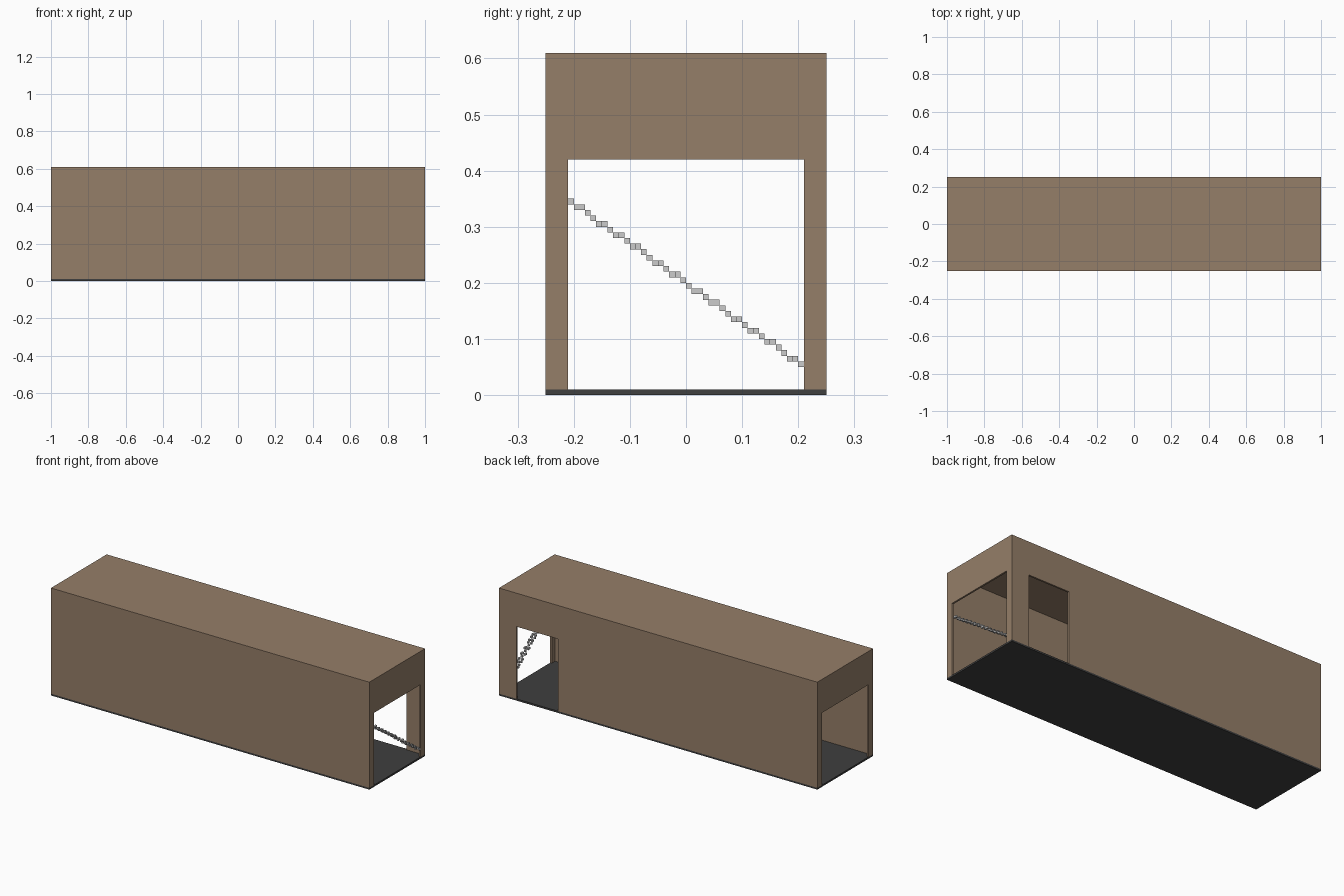
import bpy, bmesh

if "Cube" in bpy.data.objects:
    bpy.data.objects.remove(bpy.data.objects["Cube"])


def material(name, rgb):
    m = bpy.data.materials.new(name)
    m.diffuse_color = (*rgb, 1)
    m.use_nodes = True
    m.node_tree.nodes["Principled BSDF"].inputs["Base Color"].default_value = m.diffuse_color
    return m


def boxes(name, specs, mat=None):
    """One object made of axis-aligned boxes (x0, x1, y0, y1, z0, z1)."""
    bm = bmesh.new()
    for x0, x1, y0, y1, z0, z1 in specs:
        verts = bmesh.ops.create_cube(bm, size=1)['verts']
        for v in verts:
            v.co = (x1 if v.co.x > 0 else x0,
                    y1 if v.co.y > 0 else y0,
                    z1 if v.co.z > 0 else z0)
    me = bpy.data.meshes.new(name)
    bm.to_mesh(me)
    bm.free()
    ob = bpy.data.objects.new(name, me)
    bpy.context.collection.objects.link(ob)
    if mat:
        me.materials.append(mat)
    return ob


def cut(target, cutter):
    mod = target.modifiers.new('opening', 'BOOLEAN')
    mod.operation = 'DIFFERENCE'
    mod.solver = 'EXACT'
    mod.object = cutter
    cutter.hide_render = True
    cutter.hide_set(True)
    cutter.display_type = 'WIRE'


brown = material('wall_brown', (0.30, 0.21, 0.14))
dark = material('floor_dark', (0.05, 0.05, 0.05))

T = 0.01           # shell thickness
L, W, H = 1.0, 0.25, 0.61
DOOR_Z = 0.42

# floor slab
boxes('floor', [(-L, L, -W, W, 0, T)], dark)

# thin hollow shell: walls and roof, open at the bottom onto the floor
shell = boxes('wall_shell', [(-L, L, -W, W, T, H)], brown)
cut(shell, boxes('room_cutter', [(-L + T, L - T, -W + T, W - T, -0.1, H - T)]))

# doorways through both ends, and a side doorway in the back wall
cut(shell, boxes('end_door_cutter', [(-1.2, 1.2, -0.21, 0.21, -0.2, DOOR_Z)]))
cut(shell, boxes('side_door_cutter', [(0.63, 0.89, 0.1, 0.4, -0.2, DOOR_Z)]))

# blocky chain slung diagonally across the right doorway
cells = []
cols, cx = 42, 0.985
for i in range(cols):
    y = -0.21 + i * T
    z = 0.34 - T * round(i * 29 / (cols - 1))
    # links: a single middle block, then two side-by-side blocks
    offsets = (0,) if i % 3 == 0 else (-T, T)
    for dx in offsets:
        x = cx + dx
        cells.append((x - T / 2, x + T / 2, y, y + T, z, z + T))
boxes('door_chain', cells)
